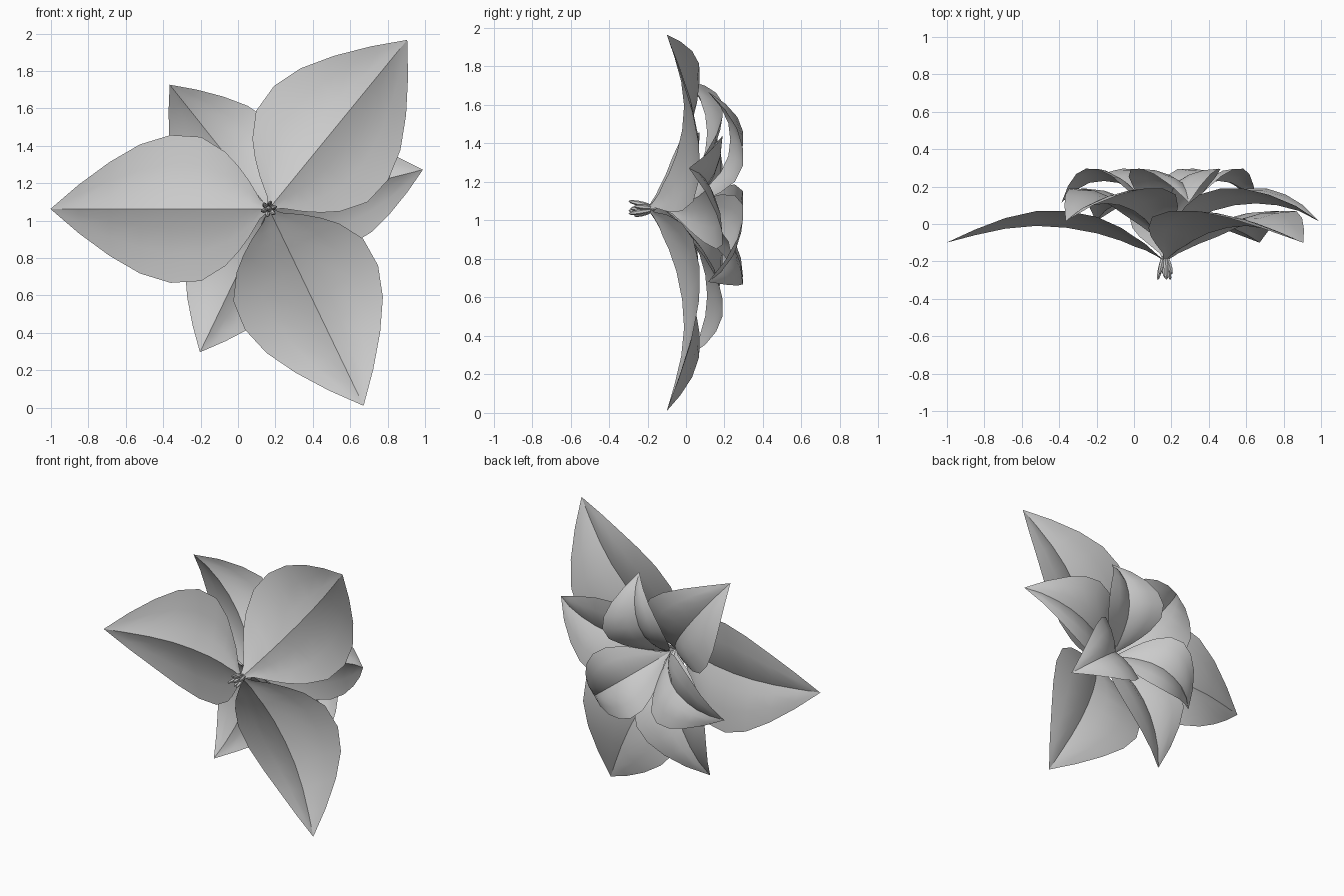
import bpy, bmesh, math
from mathutils import Vector, Matrix

if "Cube" in bpy.data.objects:
    bpy.data.objects.remove(bpy.data.objects["Cube"])

CX, CZ = 0.165, 1.062

# Petal half-width along its length (fraction of length, width)
T = [0, .04, .09, .14, .20, .31, .45, .59, .73, .87, 1]
W = [.012, .052, .15, .23, .305, .385, .395, .345, .25, .13, 0]
# Cross-section: (fraction of half-width, fraction of fold depth)
SIDE = [(0, 0), (.25, .5), (.6, .87), (1, 1)]


def petal(name, angle, length, width, fold, rib):
    """Leaf-shaped petal folded back from a straight midrib."""
    a = math.radians(angle)
    u = Vector((math.cos(a), 0, math.sin(a)))
    n = Vector((-math.sin(a), 0, math.cos(a)))
    section = [(-f, d) for f, d in reversed(SIDE[1:])] + SIDE
    bm = bmesh.new()
    rows = []
    for t, w, y in zip(T, W, rib):
        base = Vector((CX, y, CZ)) + u * (t * length)
        if w == 0:
            rows.append([bm.verts.new(base)])
            continue
        rows.append([bm.verts.new(base + n * (f * w * width)
                                  + Vector((0, d * fold * w / .395, 0)))
                     for f, d in section])
    for r0, r1 in zip(rows, rows[1:]):
        for i in range(len(section) - 1):
            if len(r1) == 1:
                bm.faces.new((r0[i], r0[i + 1], r1[0]))
            else:
                bm.faces.new((r0[i], r0[i + 1], r1[i + 1], r1[i]))
    finish(bm, name)


def finish(bm, name):
    me = bpy.data.meshes.new(name)
    bm.to_mesh(me)
    bm.free()
    ob = bpy.data.objects.new(name, me)
    bpy.context.collection.objects.link(ob)
    bpy.ops.object.select_all(action='DESELECT')
    ob.select_set(True)
    bpy.context.view_layer.objects.active = ob
    bpy.ops.object.shade_smooth_by_angle(angle=math.radians(25))


# Three tiers of three petals: angles, length, width scale, fold, midrib depth
TIERS = {
    "front_petal": ((180, 50.7, 295.7), 1.168, 1.0, .09,
                    [-.20, -.17, -.14, -.12, -.09, -.05, -.02, -.01, -.025, -.06, -.10]),
    "middle_petal": ((128.6, 14.3, 244.3), .85, .74, .09,
                     [-.12, -.08, -.04, -.01, .025, .07, .10, .11, .10, .07, .015]),
    "back_petal": ((207, 78, 322), .62, .62, .075,
                   [-.06, -.01, .04, .08, .12, .18, .22, .23, .22, .18, .115]),
}
for name, (angles, length, width, fold, rib) in TIERS.items():
    for i, ang in enumerate(angles):
        petal(f"{name}_{i + 1}", ang, length, width, fold, rib)


def bud(name, start, end, radius):
    """Small low-poly seed-shaped bud between two points."""
    start, end = Vector(start), Vector(end)
    axis = end - start
    rot = axis.to_track_quat('Z', 'Y').to_matrix().to_4x4()
    bm = bmesh.new()
    bmesh.ops.create_uvsphere(
        bm, u_segments=6, v_segments=5, radius=1,
        matrix=Matrix.Translation((start + end) / 2) @ rot
        @ Matrix.Diagonal((radius, radius, axis.length / 2, 1)))
    finish(bm, name)


# Flower centre: one middle bud ringed by six flared ones
bud("centre_bud", (CX, -.15, CZ), (CX, -.29, CZ), .018)
for i in range(6):
    a = math.tau * i / 6 + .3
    c, s = math.cos(a), math.sin(a)
    tip = -.30 if i % 2 else -.27
    bud(f"ring_bud_{i + 1}", (CX + .01 * c, -.17, CZ + .01 * s),
        (CX + .04 * c, tip, CZ + .04 * s), .014)
